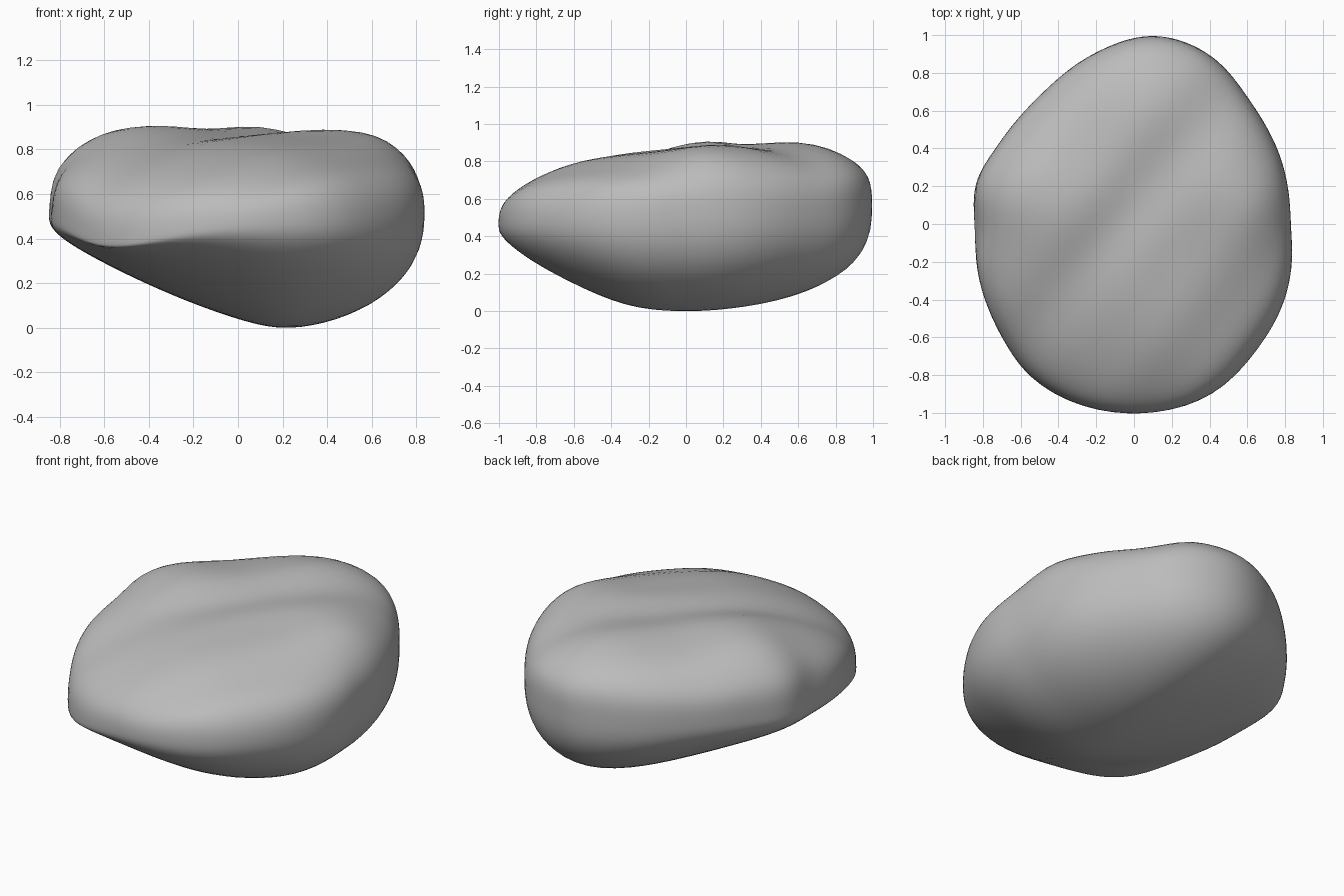
import bpy, bmesh, math
from mathutils import Vector

cube = bpy.data.objects.get("Cube")
if cube:
    bpy.data.objects.remove(cube, do_unlink=True)

# Plan outline of the boulder, anticlockwise from the left side
OUTLINE = [(.83, .0), (.76, .4), (.61, .66), (.4, .9), (.1, 1), (-.22, .9),
           (-.5, .68), (-.72, .42), (-.84, .22), (-.85, -.05), (-.81, -.34),
           (-.7, -.6), (-.57, -.79), (-.34, -.94), (.1, -1), (.4, -.91),
           (.65, -.67), (.8, -.4), (.84, -.15)]
POLAR = sorted((math.atan2(y, x) % math.tau, math.hypot(x, y)) for x, y in OUTLINE)


def outline_radius(angle):
    """Smooth periodic interpolation of the plan outline."""
    n = len(POLAR)
    angle %= math.tau
    i = max((k for k in range(n) if POLAR[k][0] <= angle), default=-1)

    def knot(k):
        return POLAR[k % n][0] + math.tau * (k // n), POLAR[k % n][1]
    (a0, r0), (a1, r1), (a2, r2), (a3, r3) = [knot(i + k) for k in (-1, 0, 1, 2)]
    m1 = (r2 - r0) / (a2 - a0) * (a2 - a1)
    m2 = (r3 - r1) / (a3 - a1) * (a2 - a1)
    t = (angle - a1) / (a2 - a1)
    return ((2*t**3 - 3*t**2 + 1) * r1 + (t**3 - 2*t**2 + t) * m1
            + (3*t**2 - 2*t**3) * r2 + (t**3 - t**2) * m2)


def ramp(v):
    """Soft version of max(v, 0)."""
    return (v + math.sqrt(v * v + .01)) / 2


def lobe(x, y, cx, cy, size):
    """Round bump of height 1 centred on (cx, cy)."""
    return math.exp(-((x - cx) ** 2 + (y - cy) ** 2) / size ** 2)


def top_height(x, y):
    # Gently sloping crown with diagonal ridges and three rounded humps
    u = .78 * x - .62 * y
    ridges = (.011 * math.cos(math.tau * (u - .3) / .7)
              - .009 * math.cos(math.tau * (u + .07) / .38))
    humps = (.05 * lobe(x, y, -.52, .15, .28) + .045 * lobe(x, y, .07, .68, .28)
             + .05 * lobe(x, y, .62, .15, .25))
    return (.895 - .085 * ramp(.1 - y) - .16 * ramp(-(x + y) * .7 - .35)
            + ridges + humps)


def bottom_height(x, y):
    # Keel to the left of centre, rising to the right and to the front
    return .33 * ramp(.18 - x) + .25 * ramp(-y - .3) + .03 * ramp(y - .1) - .01


def shape(d):
    angle = math.atan2(d.y, d.x)
    flat, up = math.hypot(d.x, d.y), abs(d.z)
    # Squareness of the shoulder, rounder at some corners
    if d.z > 0:
        p = (3.6 + .35 * d.y - .4 * d.x - .7 * lobe(d.x, d.y, -.7, .7, .5)
             - .4 * lobe(d.x, d.y, .7, -.7, .5) - .4 * lobe(d.x, d.y, .7, .7, .5))
    else:
        p = (2.35 + .25 * d.y - .1 * d.x - .2 * lobe(d.x, d.y, .7, .7, .5)
             - .2 * lobe(d.x, d.y, -.7, .7, .5))
    k = (flat ** p + up ** p) ** (1 / p)
    s, h = flat / k, up / k
    r = outline_radius(angle) * s
    x, y = r * math.cos(angle), r * math.sin(angle)
    rim = .52 + .04 * y - .11 * lobe(x, y, -.55, -.75, .39)
    end = top_height(x, y) if d.z > 0 else bottom_height(x, y)
    z = rim + (end - rim) * h
    # Shallow hollow in the right flank
    hollow = math.exp(-((x + .82) / .2) ** 2 - ((y + .02) / .13) ** 2
                      - ((z - .7) / .16) ** 2)
    return Vector((x + .035 * hollow, y, z))


# Boulder body
bm = bmesh.new()
bmesh.ops.create_icosphere(bm, subdivisions=5, radius=1)
for v in bm.verts:
    v.co = shape(v.co.normalized())
for _ in range(3):
    bmesh.ops.smooth_vert(bm, verts=bm.verts, factor=.5,
                          use_axis_x=True, use_axis_y=True, use_axis_z=True)
floor = min(v.co.z for v in bm.verts)
for v in bm.verts:
    v.co.z -= floor
mesh = bpy.data.meshes.new("boulder")
bm.to_mesh(mesh)
bm.free()
boulder = bpy.data.objects.new("boulder", mesh)
bpy.context.collection.objects.link(boulder)
mesh.shade_smooth()

# Stone colour
stone = bpy.data.materials.new("stone grey")
stone.use_nodes = True
colour = (.5, .5, .5, 1)
stone.diffuse_color = colour
stone.node_tree.nodes["Principled BSDF"].inputs["Base Color"].default_value = colour
mesh.materials.append(stone)
